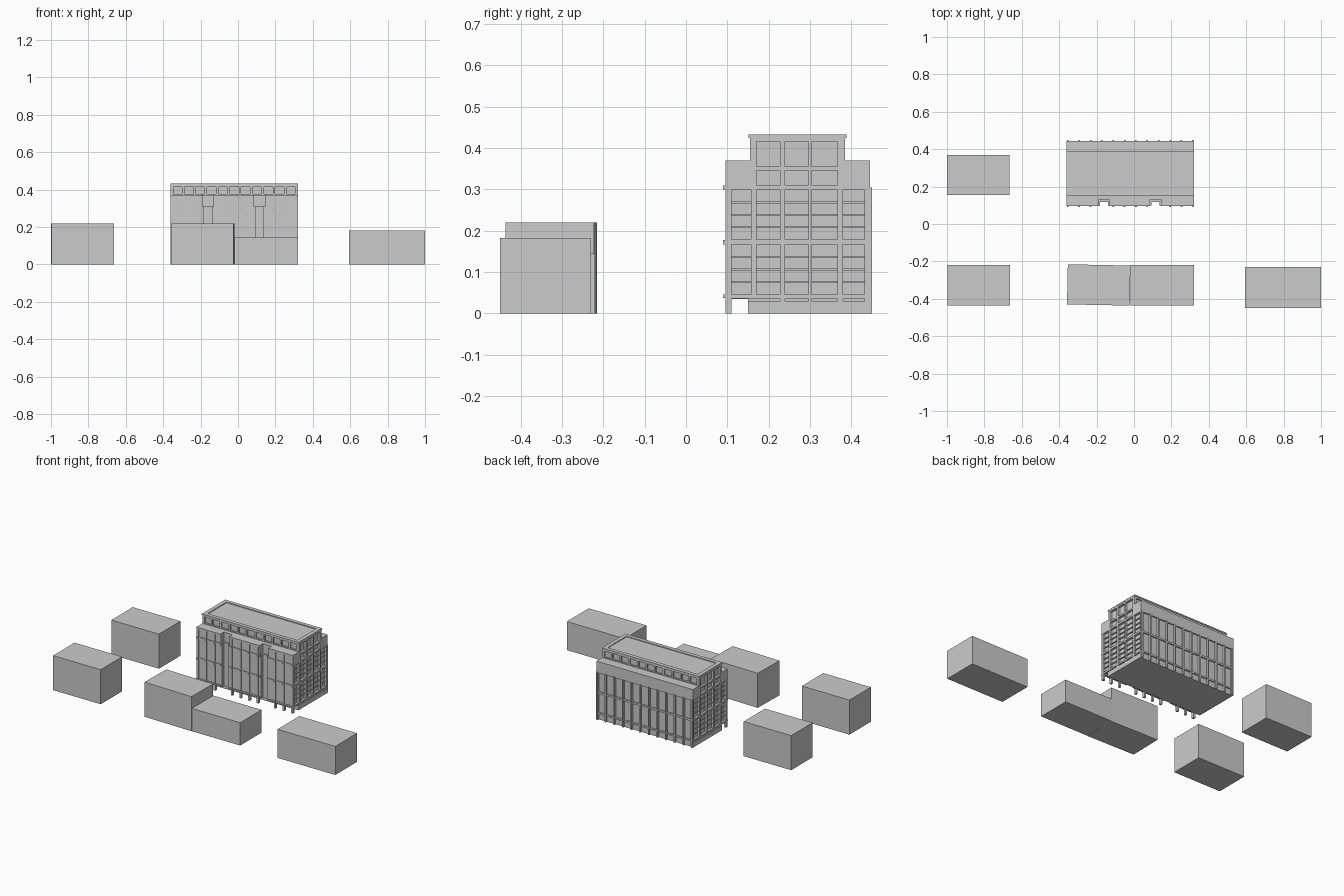
import bpy, bmesh
from mathutils import Matrix, Vector

if "Cube" in bpy.data.objects:
    bpy.data.objects.remove(bpy.data.objects["Cube"])


def boxes(name, items, bevel=0.0, rot=0.0):
    """One object from boxes given as (x0, x1, y0, y1, z0, z1)."""
    bm = bmesh.new()
    for x0, x1, y0, y1, z0, z1 in items:
        c = Vector(((x0 + x1) / 2, (y0 + y1) / 2, (z0 + z1) / 2))
        s = Matrix.Diagonal((x1 - x0, y1 - y0, z1 - z0, 1))
        bmesh.ops.create_cube(bm, size=1, matrix=Matrix.Translation(c) @ Matrix.Rotation(rot, 4, 'Z') @ s)
    me = bpy.data.meshes.new(name)
    bm.to_mesh(me)
    bm.free()
    ob = bpy.data.objects.new(name, me)
    bpy.context.collection.objects.link(ob)
    if bevel:
        m = ob.modifiers.new("edge", 'BEVEL')
        m.width, m.segments = bevel, 2
    return ob


# Plain neighbouring buildings
boxes("neighbour_back_left", [(-1, -.665, .155, .37, 0, .22)])
boxes("neighbour_front_left", [(-.997, -.662, -.435, -.22, 0, .22)])
boxes("neighbour_middle_tall", [(-.356, -.021, -.433, -.219, 0, .22)], rot=-.02)
boxes("neighbour_middle_low", [(-.02, .32, -.435, -.22, 0, .145)])
boxes("neighbour_front_right", [(.593, 1, -.45, -.23, 0, .182)])

X0, X1 = -.36, .32          # main building ends
IN = .014                   # window recess on the ends
slots = [(-.19, -.13), (.085, .145)]
bays = 11
step = (X1 - X0 - .012) / bays
fins = [X0 + .006 + i * step for i in range(bays + 1)]
bands = [(.036, .046), (.166, .178), (.298, .31)]
runs = [(X0, slots[0][0]), (slots[0][1], slots[1][0]), (slots[1][1], X1)]


def in_slot(x, pad=.008):
    return any(a - pad < x < b + pad for a, b in slots)


# Main volumes: base, tower core and set-back top floor
boxes("ground_floor", [(X0 + IN, X1 - IN, .15, .438, 0, .036)])
boxes("tower_core", [(X0 + IN, X1 - IN, .13, .437, .034, .37)])
boxes("top_floor_core", [(X0 + IN, X1 - IN, .165, .377, .37, .427)])

# Front facade slabs, split by the two vertical slots
front = []
for a, b in runs:
    a2 = a + IN if a == X0 else a
    b2 = b - IN if b == X1 else b
    front.append((a2, b2, .099, .131, .034, .37))
boxes("front_facade", front)

# Slot backs and narrowing cheeks below the wide heads
inner = []
for a, b in slots:
    inner += [(a, a + .009, .099, .131, .034, .31), (b - .009, b, .099, .131, .034, .31),
              (a + .009, b - .009, .117, .131, .034, .31)]
boxes("slot_linings", inner)

# Front fins, bands and small brackets where they cross
trim, brackets = [], []
for x in fins:
    if not in_slot(x):
        trim.append((x - .004, x + .004, .095, .1, .034, .37))
        for z0, z1 in bands:
            brackets.append((x - .005, x + .005, .09, .096, z0 + .001, z1 - .001))
for a, b in runs:
    for z0, z1 in bands + [(.36, .37)]:
        trim.append((a, b, .095, .1, z0, z1))
boxes("front_trim", trim)
boxes("front_brackets", brackets)

# Ground pillars under the front overhang
boxes("front_pillars", [(x - .006, x + .006, .095, .11, 0, .036) for x in fins if not in_slot(x, 0)])

# Back fins and bands
back = [(x - .004, x + .004, .436, .45, 0, .304) for x in fins]
back += [(X0, X1, .436, .445, z0, z1) for z0, z1 in bands]
back.append((X0, X1, .436, .445, .31, .37))
boxes("back_trim", back)

# End frames: window grid, built on the right and mirrored to the left
cols = [(.095, .11), (.157, .17), (.228, .24), (.296, .305), (.367, .38), (.432, .445)]


def end_frame(x0, x1):
    f = []
    for i, (a, b) in enumerate(cols):
        outer = i in (0, 5)
        f.append((x0, x1, a, b, 0 if i != 1 else .034, .31 if outer else .37))
    f += [(x0, x1, .095, .445, z0, z1) for z0, z1 in bands]
    f.append((x0, x1, .15, .44, 0, .03))
    f += [(x0, x1, .095, .17, .31, .37), (x0, x1, .367, .445, .31, .37)]
    f.append((x0, x1, .155, .385, .345, .355))
    f.append((x0, x1, .155, .385, .415, .427))
    for a, b in [(.155, .17)] + cols[2:4] + [(.367, .385)]:
        f.append((x0, x1, a, b, .355, .42))
    return f


def louvres(x0, x1):
    return [(x0, x1, .1, .44, z - .002, z + .002) for z in (.076, .106, .136, .208, .238, .268)]


boxes("right_end_frame", end_frame(X1 - IN - .001, X1))
boxes("left_end_frame", end_frame(X0, X0 + IN + .001))
boxes("right_floor_edges", louvres(X1 - IN - .001, X1 - .007))
boxes("left_floor_edges", louvres(X0 + .007, X0 + IN + .001))

# Top floor piers and rails, front and back
piers = []
for y0, y1 in ((.156, .166), (.376, .385)):
    piers += [(x - .006, x + .006, y0, y1, .37, .427) for x in fins]
    piers += [(X0, X1, y0, y1, .37, .376), (X0, X1, y0, y1, .414, .427)]
boxes("top_floor_piers", piers)

# Roof deck with a raised parapet rim
boxes("roof_deck", [(X0 + .01, X1 - .01, .16, .38, .42, .425)])
R = .024
boxes("roof_parapet", [
    (X0 - .001, X1 + .001, .151, .151 + R, .424, .432),
    (X0 - .001, X1 + .001, .388 - R, .388, .424, .432),
    (X0 - .001, X0 + R, .151 + R, .388 - R, .424, .432),
    (X1 - R, X1 + .001, .151 + R, .388 - R, .424, .432)])
